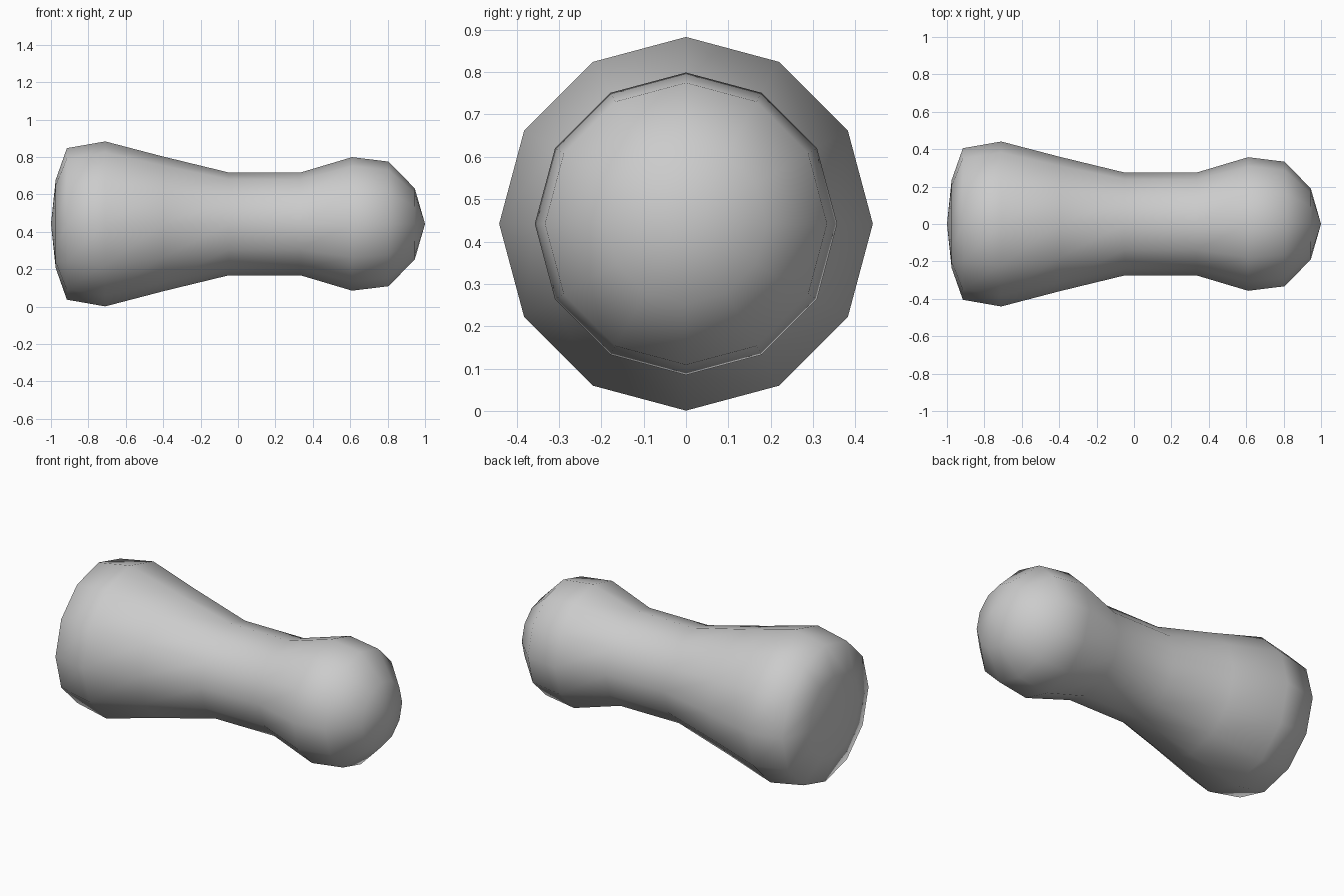
import bpy, bmesh
from math import sin, cos, pi

if "Cube" in bpy.data.objects:
    bpy.data.objects.remove(bpy.data.objects["Cube"])

SIDES = 12
CENTRE_Z = 0.442
# (x, radius) rings along the handle
RINGS = [(-0.975, 0.235), (-0.915, 0.405), (-0.71, 0.441), (-0.40, 0.36),
         (-0.05, 0.275), (0.335, 0.275), (0.61, 0.357), (0.805, 0.333),
         (0.945, 0.19)]

bm = bmesh.new()

# Rings around the long axis
rings = []
for x, r in RINGS:
    rings.append([bm.verts.new((x, r * sin(2 * pi * i / SIDES),
                                CENTRE_Z + r * cos(2 * pi * i / SIDES)))
                  for i in range(SIDES)])

# Side walls
for a, b in zip(rings, rings[1:]):
    for i in range(SIDES):
        j = (i + 1) % SIDES
        bm.faces.new((a[i], a[j], b[j], b[i]))

# Pointed end fans
for x, ring in ((-1.0, rings[0]), (1.0, rings[-1])):
    tip = bm.verts.new((x, 0, CENTRE_Z))
    for i in range(SIDES):
        bm.faces.new((tip, ring[i], ring[(i + 1) % SIDES]))

bmesh.ops.recalc_face_normals(bm, faces=bm.faces)
for f in bm.faces:
    f.smooth = True

mesh = bpy.data.meshes.new("rounded_handle")
bm.to_mesh(mesh)
bm.free()
bpy.context.collection.objects.link(bpy.data.objects.new("rounded_handle", mesh))
